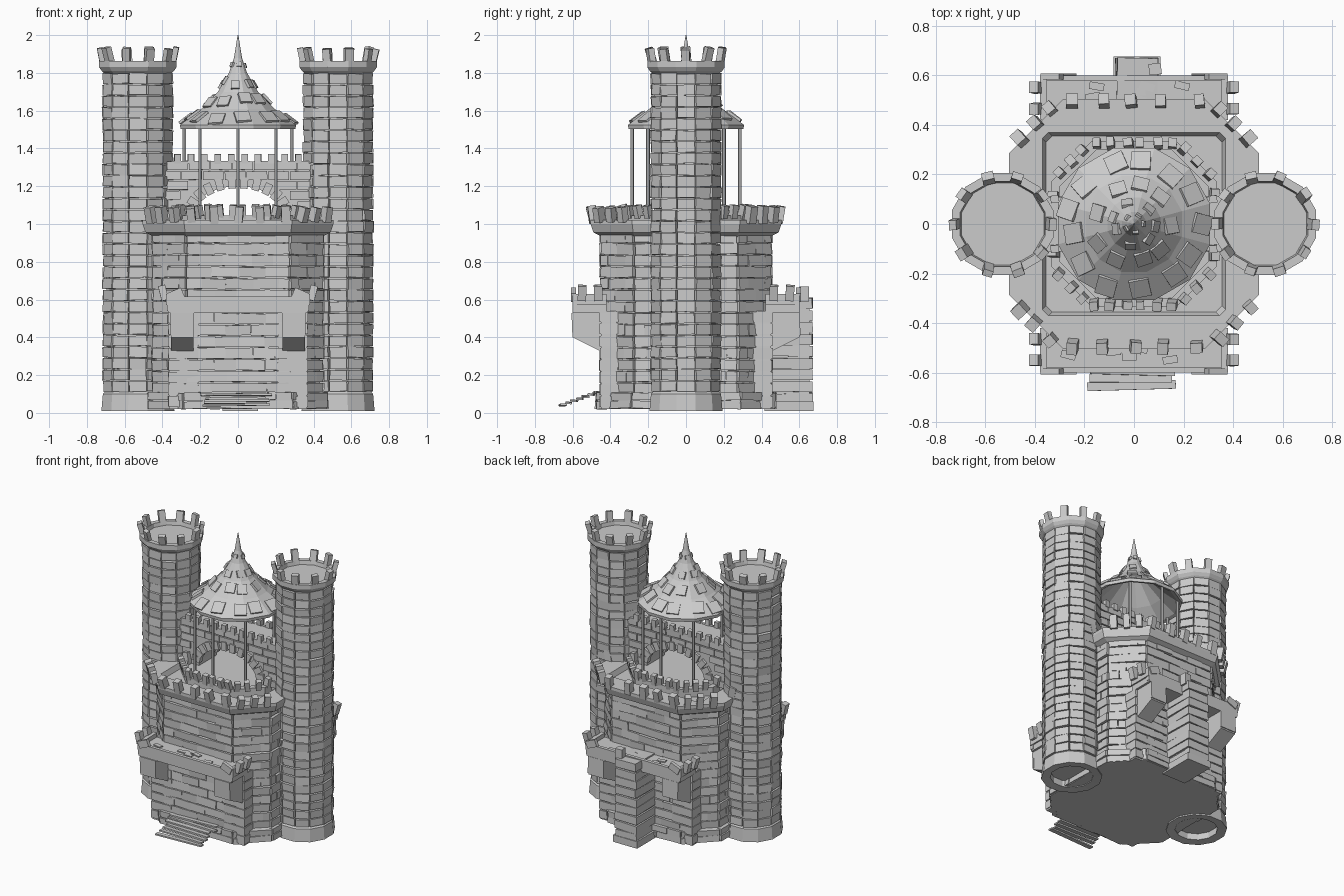
import bpy, bmesh, random
from math import sin, cos, pi, atan2, hypot
from mathutils import Matrix

if "Cube" in bpy.data.objects:
    bpy.data.objects.remove(bpy.data.objects["Cube"])

random.seed(4)
R = random.uniform


def finish(bm, name):
    bmesh.ops.recalc_face_normals(bm, faces=bm.faces)
    me = bpy.data.meshes.new(name)
    bm.to_mesh(me)
    bm.free()
    ob = bpy.data.objects.new(name, me)
    bpy.context.collection.objects.link(ob)
    return ob


def block(bm, c, size, yaw=0.0, tilt=0.0, roll=0.0):
    # local x runs along the wall, local -y points outward
    m = (Matrix.Translation(c) @ Matrix.Rotation(yaw, 4, 'Z') @ Matrix.Rotation(tilt, 4, 'X')
         @ Matrix.Rotation(roll, 4, 'Y') @ Matrix.Diagonal((*size, 1)))
    bmesh.ops.create_cube(bm, size=1, matrix=m)


def loft(bm, rings):
    # rings: list of (outline points, z)
    rows = [[bm.verts.new((x, y, z)) for x, y in pts] for pts, z in rings]
    n = len(rows[0])
    for a, b in zip(rows, rows[1:]):
        for i in range(n):
            j = (i + 1) % n
            bm.faces.new((a[i], a[j], b[j], b[i]))
    bm.faces.new(rows[0][::-1])
    bm.faces.new(rows[-1])


def extrude(bm, pts, vec):
    f = bm.faces.new([bm.verts.new(p) for p in pts])
    geo = bmesh.ops.extrude_face_region(bm, geom=[f], use_keep_orig=True)['geom']
    bmesh.ops.translate(bm, vec=vec, verts=[v for v in geo if isinstance(v, bmesh.types.BMVert)])


def ngon(cx, r, n=12):
    return [(cx + r * cos((i + .5) * 2 * pi / n), r * sin((i + .5) * 2 * pi / n)) for i in range(n)]


def octo(a, h):
    return [(a, -h), (a, h), (h, a), (-h, a), (-a, h), (-a, -h), (-h, -a), (h, -a)]


def bricks(bm, pts, z0, z1, rows, width, depth=.03):
    ch = (z1 - z0) / rows
    for k in range(rows):
        for (ax, ay), (bx, by) in zip(pts, pts[1:] + pts[:1]):
            dx, dy = bx - ax, by - ay
            L = hypot(dx, dy)
            n = max(1, round(L / width))
            shift = .5 / n if (k % 2 and n > 1) else 0
            cuts = [0] + [(i + R(-.12, .12)) / n + shift for i in range(0 if shift else 1, n)] + [1]
            for t0, t1 in zip(cuts, cuts[1:]):
                if t1 - t0 < .04:
                    continue
                t, o = (t0 + t1) / 2, R(-.004, .005)
                block(bm, (ax + dx * t + dy / L * o, ay + dy * t - dx / L * o, z0 + (k + .5) * ch),
                      ((t1 - t0) * L + R(-.004, .006), depth, ch * R(.84, .97)),
                      atan2(dy, dx), R(-.09, .09), R(-.04, .04))


def merlons(bm, pts, z, size, per_edge, tilt=.2):
    for k, ((ax, ay), (bx, by)) in enumerate(zip(pts, pts[1:] + pts[:1])):
        n = per_edge[k % len(per_edge)]
        for i in range(n):
            t = (i + .5) / n + R(-.03, .03)
            block(bm, (ax + (bx - ax) * t, ay + (by - ay) * t, z),
                  [s * R(.88, 1.12) for s in size],
                  atan2(by - ay, bx - ax) + R(-.1, .1), tilt + R(-.08, .08), R(-.1, .1))


# Two tall side towers
for side, s in (("left", -1), ("right", 1)):
    cx = .53 * s
    bm = bmesh.new()
    loft(bm, [(ngon(cx, r), z) for r, z in
              ((.14, .06), (.14, .015), (.2, .01), (.192, .1), (.172, .12), (.172, 1.8))])
    bricks(bm, ngon(cx, .176), .11, 1.8, 28, .1)
    finish(bm, side + "_tower")
    bm = bmesh.new()
    loft(bm, [(ngon(cx, r), z) for r, z in
              ((.175, 1.79), (.198, 1.81), (.212, 1.83), (.212, 1.862), (.178, 1.862), (.172, 1.835))])
    merlons(bm, ngon(cx, .203, 10), 1.885, (.045, .03, .095), [1], .22)
    finish(bm, side + "_tower_crown")

# Central keep with brick courses and plinth
bm = bmesh.new()
loft(bm, [(octo(.47, .29), .02), (octo(.465, .285), .1), (octo(.435, .265), .12), (octo(.435, .265), .97)])
bricks(bm, octo(.44, .27), .1, .96, 14, .15)
bricks(bm, octo(.463, .285), .02, .11, 2, .19)
finish(bm, "keep")

# Keep crown with sunken courtyard
bm = bmesh.new()
loft(bm, [(octo(.44, .27), .93), (octo(.49, .28), .955), (octo(.505, .285), 1.0), (octo(.505, .285), 1.02),
          (octo(.37, .345), 1.02), (octo(.355, .33), .985)])
merlons(bm, octo(.495, .31), 1.05, (.045, .045, .085), [2, 3, 5, 3, 2, 3, 5, 3])
finish(bm, "keep_crown")

# Inner parapet in the courtyard
bm = bmesh.new()
loft(bm, [(octo(.335, .17), .98), (octo(.335, .17), 1.045), (octo(.3, .15), 1.045), (octo(.3, .15), 1.02)])
merlons(bm, octo(.325, .18), 1.065, (.035, .035, .07), [3, 3, 6, 3, 3, 3, 6, 3])
finish(bm, "inner_parapet")

# Arched bridge between the towers
bm = bmesh.new()
arch = [(.24 * cos(pi - i * pi / 12), 1.05 + .15 * sin(i * pi / 12)) for i in range(13)]
prof = [(-.4, 1.0), (-.24, 1.0)] + arch + [(.24, 1.0), (.4, 1.0), (.4, 1.33), (-.4, 1.33)]
extrude(bm, [(x, -.1, z) for x, z in prof], (0, .2, 0))
for y in (-.1, .1):
    for k in range(6):
        for i in range(7):
            x, z = -.36 + .115 * i + .04 * (k % 2), 1.045 + .053 * k
            if (x / .33) ** 2 + ((z - 1.05) / .2) ** 2 > 1 and x < .38:
                block(bm, (x, y, z), (.11, .02, .046), 0, R(-.06, .06), R(-.04, .04))
    for i in range(12):
        a = (i + .5) * pi / 12
        block(bm, (.255 * cos(a), y, 1.05 + .17 * sin(a)), (.04, .034, .062), 0, 0,
              -atan2(.15 * cos(a), -.24 * sin(a)))
    for i in range(10):
        block(bm, (-.32 + .071 * i, y, 1.345), (.033, .03, .05), R(-.1, .1), R(-.1, .1))
finish(bm, "arched_bridge")

# Pavilion posts
bm = bmesh.new()
for i in range(8):
    a = i * pi / 4
    bmesh.ops.create_cone(bm, cap_ends=True, segments=6, radius1=.01, radius2=.01, depth=.54,
                          matrix=Matrix.Translation((.285 * cos(a), .285 * sin(a), 1.26)))
finish(bm, "pavilion_posts")

# Flared pavilion roof, hollow below, with loose shingles
bm = bmesh.new()
roof = [(.318, 1.525), (.2, 1.61), (.11, 1.7), (.05, 1.8), (.022, 1.88), (.002, 2.0)]
loft(bm, [(ngon(0, r), z) for r, z in [(.02, 1.76), (.1, 1.68), (.19, 1.59), (.29, 1.51), (.315, 1.503)] + roof])
for (r0, z0), (r1, z1), n, w in zip(roof, roof[1:], (13, 9, 7, 5), (.08, .065, .045, .025)):
    for i in range(n):
        a, t = (i + R(-.2, .2)) * 2 * pi / n, R(.35, .65)
        r, z = r0 + (r1 - r0) * t, z0 + (z1 - z0) * t
        block(bm, (r * cos(a), r * sin(a), z), (w, w * 1.05, .014), a + pi / 2 + R(-.25, .25),
              atan2(z1 - z0, r0 - r1), R(-.08, .08))
finish(bm, "pavilion_roof")

# Front and back balconies on slanted brackets
for side, s in (("front", -1), ("back", 1)):
    bm = bmesh.new()
    block(bm, (0, .51 * s, .565), (.74, .18, .07))
    block(bm, (0, .588 * s, .578), (.75, .024, .075))
    for e in (-1, 1):
        block(bm, (.365 * e, .51 * s, .6), (.03, .18, .06))
        for y in (.465, .55):
            block(bm, (.395 * e, y * s, .635), (.038, .045, .08), 0, R(-.1, .1), .25 * e)
        block(bm, (.33 * e, .595 * s, .625), (.08, .025, .05), 0, 0, .4 * e)
        extrude(bm, [(.235 * e, y * s, z) for y, z in ((.6, .55), (.6, .4), (.42, .31), (.42, .55))], (.12 * e, 0, 0))
        block(bm, (.295 * e, .598 * s, .47), (.125, .012, .12), 0, .04)
        # wall behind the brackets
        block(bm, (.29 * e, .39 * s, .28), (.15, .12, .52))
        for k in range(8):
            block(bm, (.29 * e, .4 * s, .06 + .064 * k), (.16, .115, .056), R(-.03, .03), 0, R(-.03, .03))
    for i in range(6):
        block(bm, (R(-.3, .3), R(.5, .56) * s, .601), (.06, .03, .012), R(-.4, .4))
    finish(bm, side + "_balcony")

# Back buttress of stacked stones
bm = bmesh.new()
block(bm, (.012, .54, .31), (.15, .23, .58))
for k in range(9):
    block(bm, (.012, .545, .075 + .063 * k), (.165 + R(-.008, .008), .25, .056), R(-.03, .03), R(-.03, .03), R(-.04, .04))
block(bm, (.012, .545, .035), (.19, .26, .05))
block(bm, (.085, .625, .63), (.05, .045, .08), .1)
finish(bm, "back_buttress")

# Front steps of thin slabs
bm = bmesh.new()
for i in range(7):
    block(bm, (R(-.03, .0), -.652 + .03 * i, .042 + .011 * i), (.36 + R(-.03, .02), .034, .01),
          R(-.03, .03), R(-.1, .1), R(-.02, .02))
finish(bm, "front_steps")
